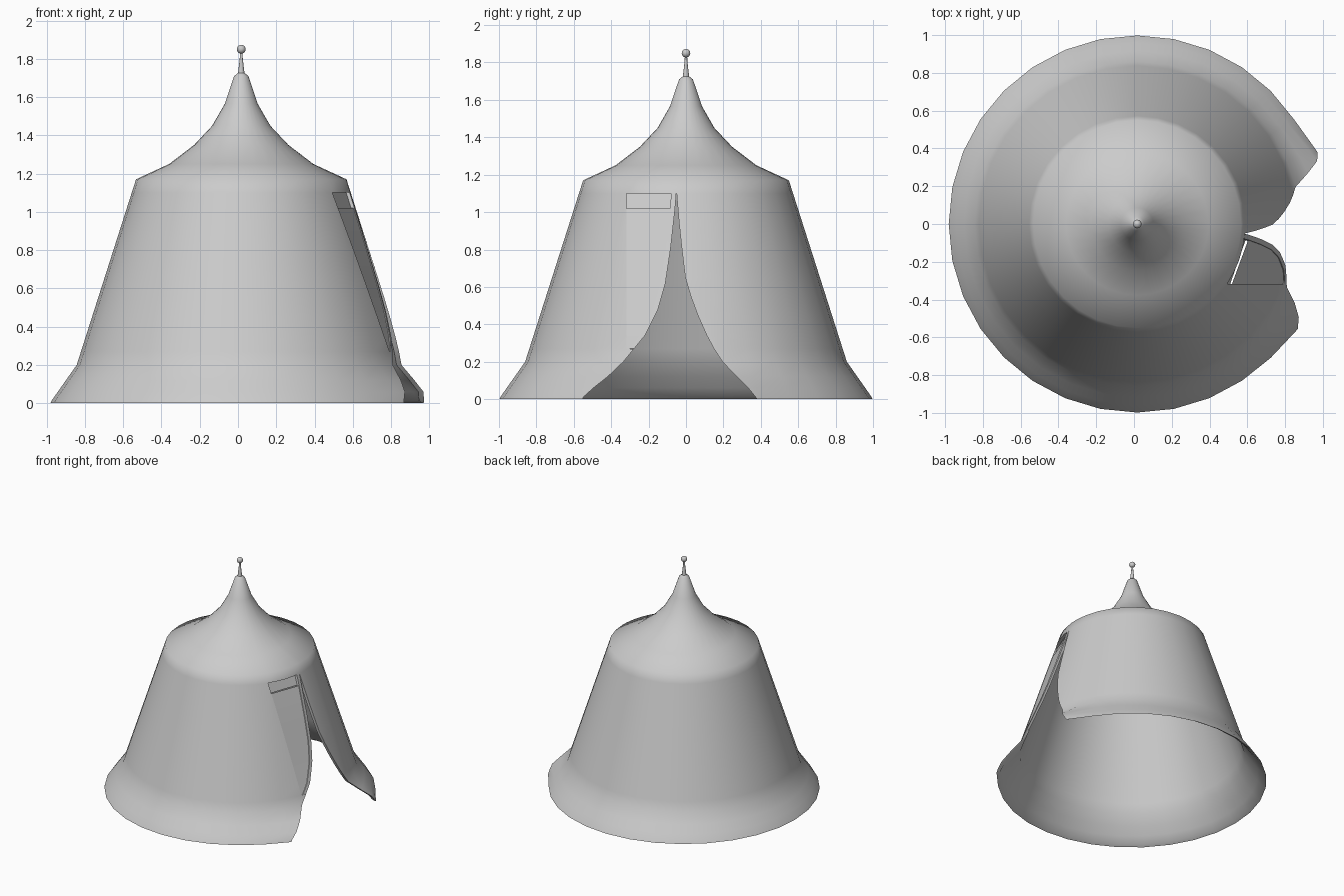
import bpy, bmesh, math

if "Cube" in bpy.data.objects:
    bpy.data.objects.remove(bpy.data.objects["Cube"])

CX, SIDES = 0.017, 32
WALL = [(0, .998), (.015, .99), (.2, .86), (1.17, .55)]           # z, radius
ROOF = [(.377, 1.25), (.246, 1.35), (.152, 1.45), (.086, 1.565),
        (.037, 1.71), (.018, 1.725)]                              # radius, z
DOOR_L = [(0, -.545), (.02, -.53), (.1, -.43), (.2, -.335), (.34, -.22), (.48, -.15),
          (.62, -.11), (.8, -.083), (1.0, -.06), (1.1, -.052)]    # z, y of left flap edge
DOOR_R = [(0, .37), (.1, .28), (.2, .195), (.3, .13), (.43, .07), (.62, 0),
          (.8, -.022), (1.0, -.043), (1.1, -.05)]                 # z, y of right flap edge
PANEL_Y = -.318
CLOTH = .025


def lerp(table, z):
    for (z0, v0), (z1, v1) in zip(table, table[1:]):
        if z <= z1:
            return v0 + (v1 - v0) * (z - z0) / (z1 - z0)
    return table[-1][1]


def on_wall(y, z, inset=0):
    r = lerp(WALL, z) - inset
    return (CX + math.sqrt(r * r - y * y), y, z)


def polar(r, a, z):
    return (CX + r * math.cos(a), r * math.sin(a), z)


def make(name, sheets, smooth=0):
    """Skin each sheet (rows of points), weld them into one object."""
    bm = bmesh.new()
    for rows in sheets:
        grid = [[bm.verts.new(p) for p in row] for row in rows]
        for a, b in zip(grid, grid[1:]):
            for i in range(len(a) - 1):
                bm.faces.new((a[i], a[i + 1], b[i + 1], b[i]))
    bmesh.ops.remove_doubles(bm, verts=bm.verts, dist=.0005)
    me = bpy.data.meshes.new(name)
    bm.to_mesh(me)
    bm.free()
    ob = bpy.data.objects.new(name, me)
    bpy.context.collection.objects.link(ob)
    if smooth:
        bpy.ops.object.select_all(action='DESELECT')
        ob.select_set(True)
        bpy.context.view_layer.objects.active = ob
        bpy.ops.object.shade_smooth_by_angle(angle=math.radians(smooth))
    return ob


def door_angles(z, inset=0):
    r = lerp(WALL, z) - inset
    yl = lerp(DOOR_L, z)
    if z >= .27:
        yl = min(yl, PANEL_Y)
    return math.asin(lerp(DOOR_R, z) / r), 2 * math.pi + math.asin(yl / r)


def wall_row(z, inset=0):
    """Wall points at height z, clamped to the door edges; flap corners flare."""
    r = lerp(WALL, z) - inset
    a0, a1 = door_angles(z, inset)
    row = []
    for i in range(-4, SIDES + 5):
        a = min(max(2 * math.pi * i / SIDES, a0), a1)
        fade = max(0, 1 - abs(z - .06) / .14)
        q = r + .05 * fade * max(0, 1 - (a - a0) / .2) + .03 * fade * max(0, 1 - (a1 - a) / .25)
        row.append(polar(q, a, z + (.015 if inset and z == 0 else 0)))
    return row


def top_row(r, z, inset=0):
    """Full ring matching the wall columns, plus columns over the door."""
    a0, a1 = door_angles(1.1, inset)
    angles = [min(max(2 * math.pi * i / SIDES, a0), a1) for i in range(-4, SIDES + 5)]
    angles += [a1 + (a0 + 2 * math.pi - a1) * k / 4 for k in range(1, 5)]
    return [polar(r, a, z) for a in angles]


# Canvas shell: wall parted at the door on +x, swept roof, and inner layer
zs = (0, .015, .06, .12, .2, .269, .27, .34, .45, .55, .65, .8, .95, 1.1)
outer = [wall_row(z) for z in zs]
inner = [wall_row(z, CLOTH) for z in zs if z != .015]
r1 = lerp(WALL, 1.1)
roof_out = [top_row(r, z) for r, z in [(r1, 1.1), (.55, 1.17)] + ROOF]
roof_in = [top_row(r, z, CLOTH) for r, z in
           [(r1 - CLOTH, 1.1), (.53, 1.155)] + [(r - .01, z - .02) for r, z in ROOF[:-1]]]
sides = [[[wall_row(z)[k], wall_row(z, CLOTH)[k]] for z in zs] for k in (-1, 0)]
lintel = [roof_in[0][-5:], roof_out[0][-5:]]
make("tent_shell", [inner[::-1] + outer, roof_out, roof_in[::-1], lintel] + sides, 50)

# Flat door panel, recessed header above it, and edge trim
zs = (.27, .34, .42, .48, .55, .62, .72, .8, .9, 1.02)
make("door_panel", [[[on_wall(max(PANEL_Y, lerp(DOOR_L, z) - .025), z, .004),
                      on_wall(PANEL_Y, z, .004)] for z in zs]])
make("door_header", [[[on_wall(PANEL_Y, z, .012), on_wall(lerp(DOOR_L, z), z, .012)]
                      for z in (1.02, 1.1)]])
trim = []
for z in zs + (1.1,):
    y0, y1 = max(PANEL_Y, lerp(DOOR_L, z) - .027), lerp(DOOR_L, z)
    trim.append([on_wall(y0, z, .02), on_wall(y0, z), on_wall(y1, z),
                 on_wall(y1, z, .02), on_wall(y0, z, .02)])
make("door_trim", [trim], 35)

# Pole and ball finial
make("pole", [[[polar(r, math.pi * i / 6, z) for i in range(13)]
               for r, z in ((.018, 1.715), (.008, 1.8), (.006, 1.84))]], 35)
bpy.ops.mesh.primitive_uv_sphere_add(segments=16, ring_count=10, radius=.023,
                                     location=(CX, 0, 1.85))
bpy.context.object.name = "finial_ball"
bpy.ops.object.shade_smooth()
